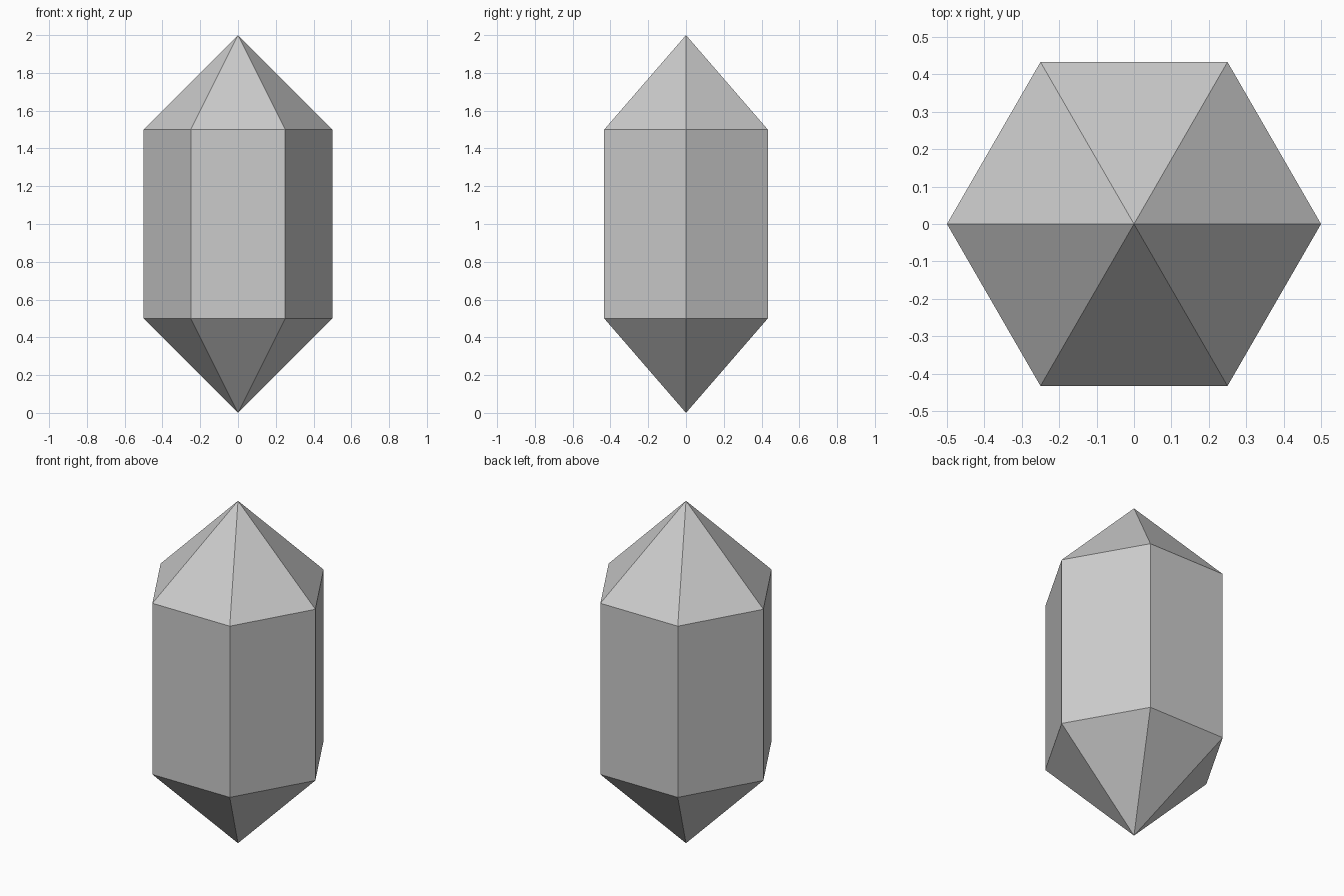
import bpy, bmesh
from math import cos, sin, pi

if "Cube" in bpy.data.objects:
    bpy.data.objects.remove(bpy.data.objects["Cube"])

SIDES = 6
RADIUS = 0.5

bm = bmesh.new()

# Hexagonal rings at the lower and upper shoulders, with a corner on +x
def ring(z):
    return [bm.verts.new((RADIUS * cos(2 * pi * i / SIDES),
                          RADIUS * sin(2 * pi * i / SIDES), z))
            for i in range(SIDES)]

lower, upper = ring(0.5), ring(1.5)
bottom_tip = bm.verts.new((0, 0, 0))
top_tip = bm.verts.new((0, 0, 2))

# Prism sides and the two pointed ends
for i in range(SIDES):
    j = (i + 1) % SIDES
    bm.faces.new((lower[i], lower[j], upper[j], upper[i]))
    bm.faces.new((upper[i], upper[j], top_tip))
    bm.faces.new((lower[j], lower[i], bottom_tip))

mesh = bpy.data.meshes.new("crystal")
bm.to_mesh(mesh)
bm.free()
crystal = bpy.data.objects.new("crystal", mesh)
bpy.context.collection.objects.link(crystal)
